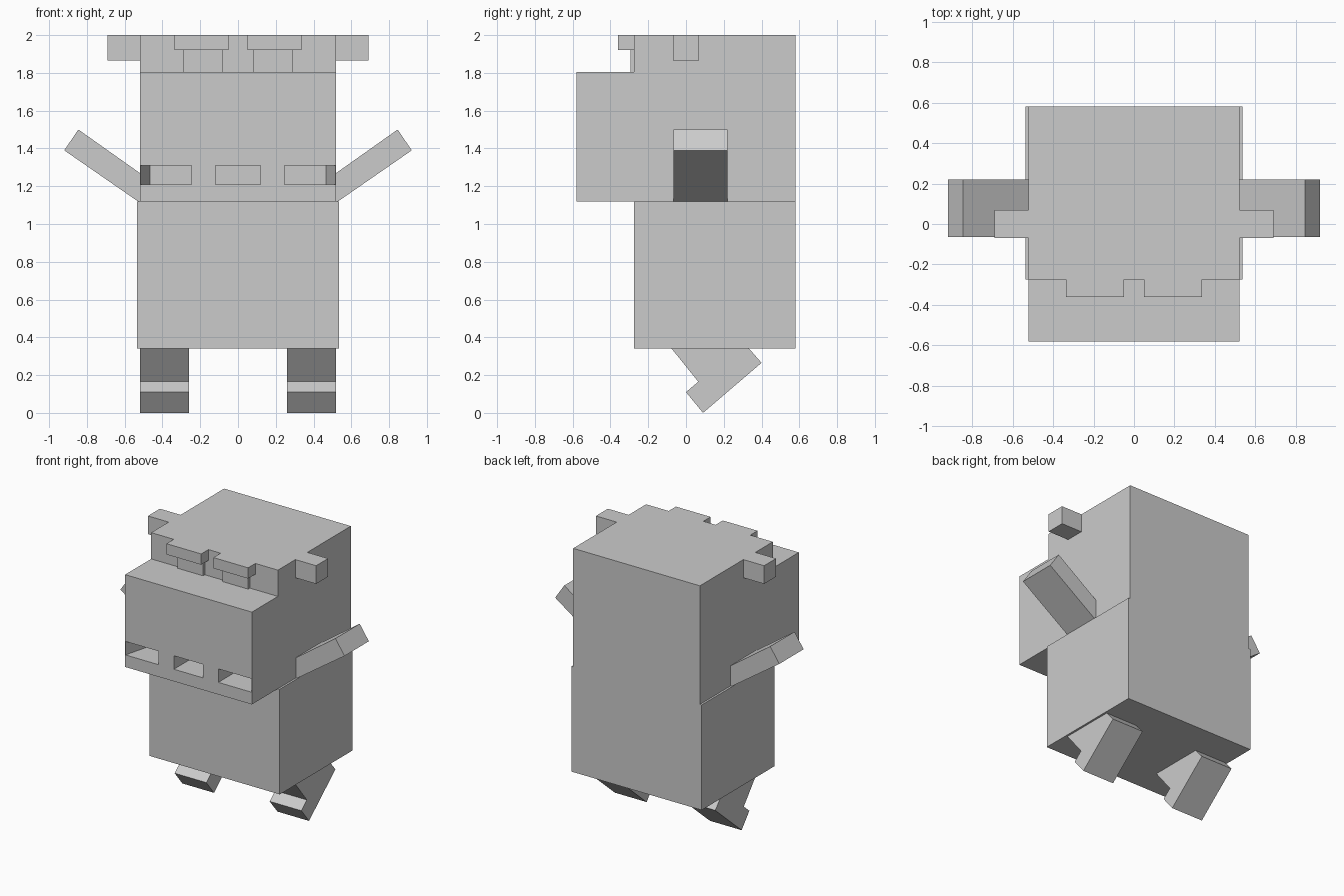
import bpy
import bmesh

default = bpy.data.objects.get("Cube")
if default:
    bpy.data.objects.remove(default, do_unlink=True)

# One plain material for the whole figure
grey = bpy.data.materials.new("light grey")
grey.use_nodes = True
grey.diffuse_color = (0.6, 0.6, 0.6, 1)
grey.node_tree.nodes["Principled BSDF"].inputs["Base Color"].default_value = (0.6, 0.6, 0.6, 1)


def prism(name, profile, axis, low, high):
    """Extrude a closed 2D profile along an axis; the profile uses the other two axes in order."""
    def place(point, depth):
        co = list(point)
        co.insert(axis, depth)
        return co

    bm = bmesh.new()
    base = bm.faces.new([bm.verts.new(place(p, low)) for p in profile])
    top = bmesh.ops.extrude_face_region(bm, geom=[base])["geom"]
    for v in top:
        if isinstance(v, bmesh.types.BMVert):
            v.co[axis] = high
    bmesh.ops.recalc_face_normals(bm, faces=bm.faces)
    mesh = bpy.data.meshes.new(name)
    bm.to_mesh(mesh)
    bm.free()
    mesh.materials.append(grey)
    obj = bpy.data.objects.new(name, mesh)
    bpy.context.collection.objects.link(obj)
    return obj


def box(name, x, y, z):
    return prism(name, [(x[0], y[0]), (x[1], y[0]), (x[1], y[1]), (x[0], y[1])], 2, *z)


def cut(target, cutter):
    cutter.hide_render = True
    mod = target.modifiers.new("slot", "BOOLEAN")
    mod.operation = "DIFFERENCE"
    mod.solver = "EXACT"
    mod.object = cutter
    bpy.context.view_layer.objects.active = target
    bpy.ops.object.modifier_apply(modifier=mod.name)
    bpy.data.objects.remove(cutter, do_unlink=True)


def span(side, a, b):
    return sorted((side * a, side * b))


# Body and stepped head
box("body", (-0.535, 0.535), (-0.275, 0.58), (0.34, 1.12))
head = prism("head", [(-0.58, 1.12), (0.58, 1.12), (0.58, 2.0), (-0.275, 2.0),
                      (-0.275, 1.805), (-0.58, 1.805)], 0, -0.52, 0.52)

# Middle slot low on the face
cut(head, box("middle_slot", (-0.12, 0.12), (-0.65, -0.38), (1.21, 1.31)))

for side, label in ((1, "left"), (-1, "right")):
    # Outer slot with a slanted outer wall
    slot = [(0.245, -0.65), (0.517, -0.65), (0.517, -0.58), (0.465, -0.38), (0.245, -0.38)]
    cut(head, prism(label + "_slot", [(side * x, y) for x, y in slot], 2, 1.21, 1.31))

    # Ear
    box(label + "_ear", span(side, 0.5, 0.69), (-0.07, 0.07), (1.865, 2.0))

    # Raised brow above its smaller block
    box(label + "_brow", span(side, 0.05, 0.335), (-0.36, -0.25), (1.92, 2.0))
    box(label + "_brow_base", span(side, 0.08, 0.29), (-0.295, -0.25), (1.8, 1.93))

    # Raised arm, its root buried in the torso
    arm = [(0.40, 1.185), (0.845, 1.5), (0.92, 1.39), (0.40, 1.03)]
    prism(label + "_arm", [(side * x, z) for x, z in arm], 1, -0.065, 0.22)

    # Tilted leg with a short foot
    leg = [(-0.08, 0.345), (0.065, 0.165), (0.0, 0.11), (0.09, 0.0), (0.4, 0.265), (0.33, 0.345)]
    prism(label + "_leg", leg, 0, *span(side, 0.26, 0.52))
